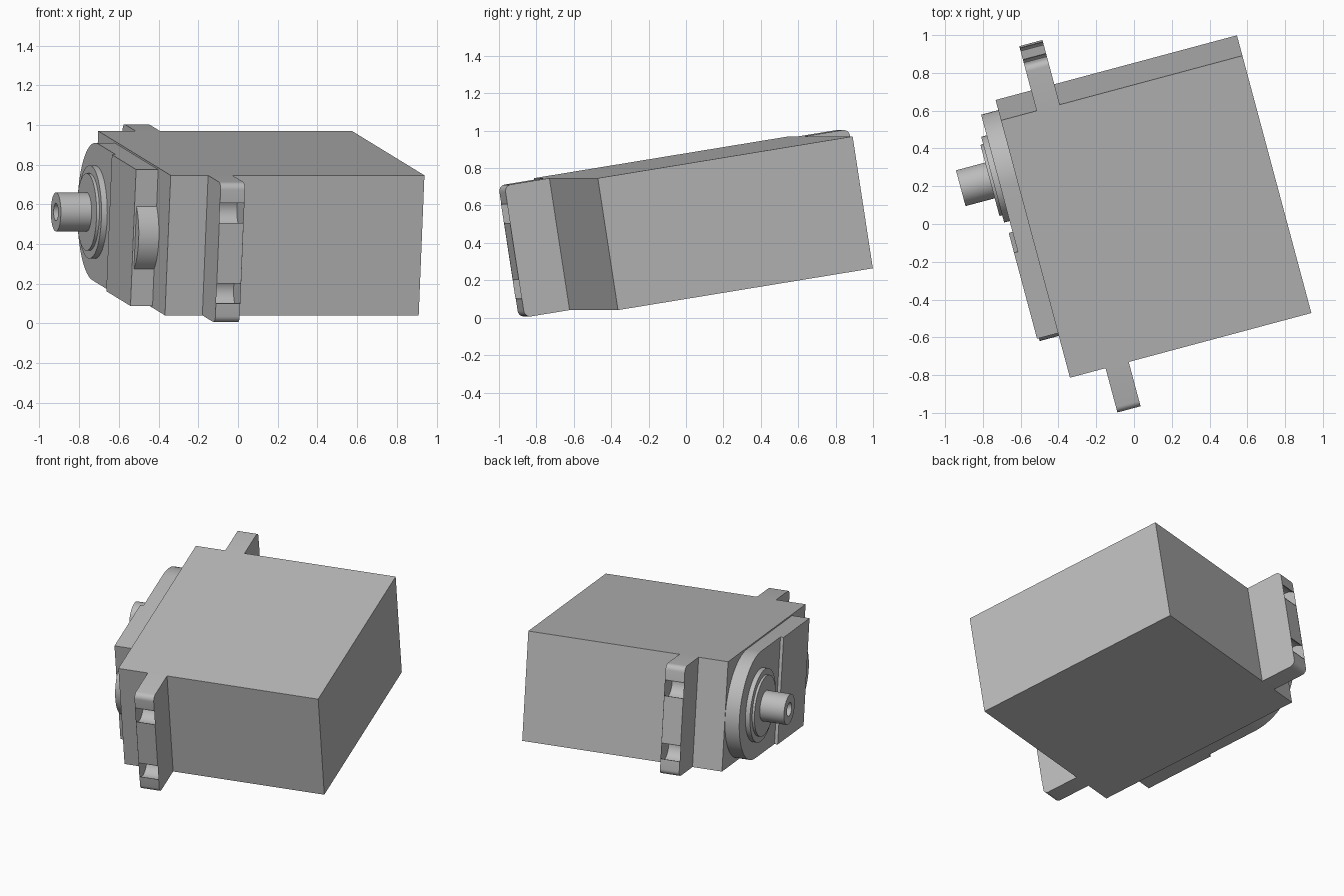
import bpy, bmesh, math
from mathutils import Matrix, Vector

cube = bpy.data.objects.get("Cube")
if cube:
    bpy.data.objects.remove(cube, do_unlink=True)

grey = bpy.data.materials.new("plain grey")
grey.use_nodes = True
grey.diffuse_color = (0.5, 0.5, 0.5, 1)
grey.node_tree.nodes["Principled BSDF"].inputs["Base Color"].default_value = grey.diffuse_color

# The whole motor is turned and tilted as one piece
POSE = Matrix.Rotation(math.radians(15), 4, 'Z') @ Matrix.Rotation(math.radians(9), 4, 'X')
MID_Y, MID_Z = 0.141, 0.489
HALF_L, HALF_W = 0.714, 0.357
AXIS_Y = 0.503
CASE_X = -0.538


def finish(name, bm):
    bmesh.ops.remove_doubles(bm, verts=bm.verts, dist=1e-5)
    bmesh.ops.recalc_face_normals(bm, faces=bm.faces)
    mesh = bpy.data.meshes.new(name)
    bm.to_mesh(mesh)
    bm.free()
    mesh.materials.append(grey)
    obj = bpy.data.objects.new(name, mesh)
    obj.matrix_world = POSE
    bpy.context.collection.objects.link(obj)
    bpy.ops.object.select_all(action='DESELECT')
    obj.select_set(True)
    bpy.context.view_layer.objects.active = obj
    bpy.ops.object.shade_smooth_by_angle()
    return obj


def prism(name, outline, x0, x1):
    """Extrude a (y, z) outline from x0 to x1."""
    bm = bmesh.new()
    face = bm.faces.new([bm.verts.new((x0, y, z)) for y, z in outline])
    out = bmesh.ops.extrude_face_region(bm, geom=[face])
    moved = [g for g in out["geom"] if isinstance(g, bmesh.types.BMVert)]
    bmesh.ops.translate(bm, verts=moved, vec=(x1 - x0, 0, 0))
    return finish(name, bm)


def arc(cy, cz, r, a0, a1, n):
    angles = [math.radians(a0 + (a1 - a0) * i / n) for i in range(n + 1)]
    return [(cy + r * math.cos(a), cz + r * math.sin(a)) for a in angles]


def rect(y0, y1, half):
    return [(y0, MID_Z - half), (y1, MID_Z - half), (y1, MID_Z + half), (y0, MID_Z + half)]


# Main case
prism("case", rect(MID_Y - HALF_L, MID_Y + HALF_L, HALF_W), CASE_X, 0.785)

# Mounting ears with two open screw slots each
reach, corner, hole_u, hole_v, hole_r, slot = 0.251, 0.035, 0.19, 0.205, 0.08, 0.05
open_angle = math.degrees(math.asin(slot / hole_r))
ear = [(-0.02, -HALF_W)]
ear += arc(reach - corner, corner - HALF_W, corner, -90, 0, 6)
for v in (-hole_v, hole_v):
    ear.append((reach, v - slot))
    ear += arc(hole_u, v, hole_r, -open_angle, open_angle - 360, 32)
    ear.append((reach, v + slot))
ear += arc(reach - corner, HALF_W - corner, corner, 0, 90, 6)
ear.append((-0.02, HALF_W))
for name, side in (("front_ear", -1), ("back_ear", 1)):
    prism(name, [(MID_Y + side * (HALF_L + u), MID_Z + v) for u, v in ear], -0.343, -0.216)

# Gear cover: rounded end around the shaft, then a slightly thicker plate
cover_w, step_y = 0.348, 0.15
rounded = arc(AXIS_Y, MID_Z, cover_w, -90, 90, 40)
rounded += [(step_y - 0.02, MID_Z + cover_w), (step_y - 0.02, MID_Z - cover_w)]
prism("gear_cover", rounded, CASE_X + 0.02, -0.632)
prism("cover_plate", rect(-0.327, step_y, cover_w), CASE_X + 0.02, -0.653)

# Round bulge on the end of the cover plate
prism("cover_bulge", arc(-0.173, MID_Z, 0.222, 0, 352.5, 47), CASE_X + 0.02, -0.643)

# Bearing ring, boss and bored output shaft, turned about one axis
profile = [(-0.60, 0), (-0.60, 0.235), (-0.662, 0.235), (-0.662, 0.195), (-0.677, 0.195),
           (-0.677, 0.098), (-0.837, 0.098), (-0.837, 0.044), (-0.74, 0.044), (-0.74, 0)]
bm = bmesh.new()
ring = [bm.verts.new((x, AXIS_Y + r, MID_Z)) for x, r in profile]
edges = [bm.edges.new(pair) for pair in zip(ring, ring[1:])]
bmesh.ops.spin(bm, geom=ring + edges, cent=Vector((0, AXIS_Y, MID_Z)), axis=(1, 0, 0),
               angle=math.tau, steps=48, use_duplicate=False)
finish("output_shaft", bm)
